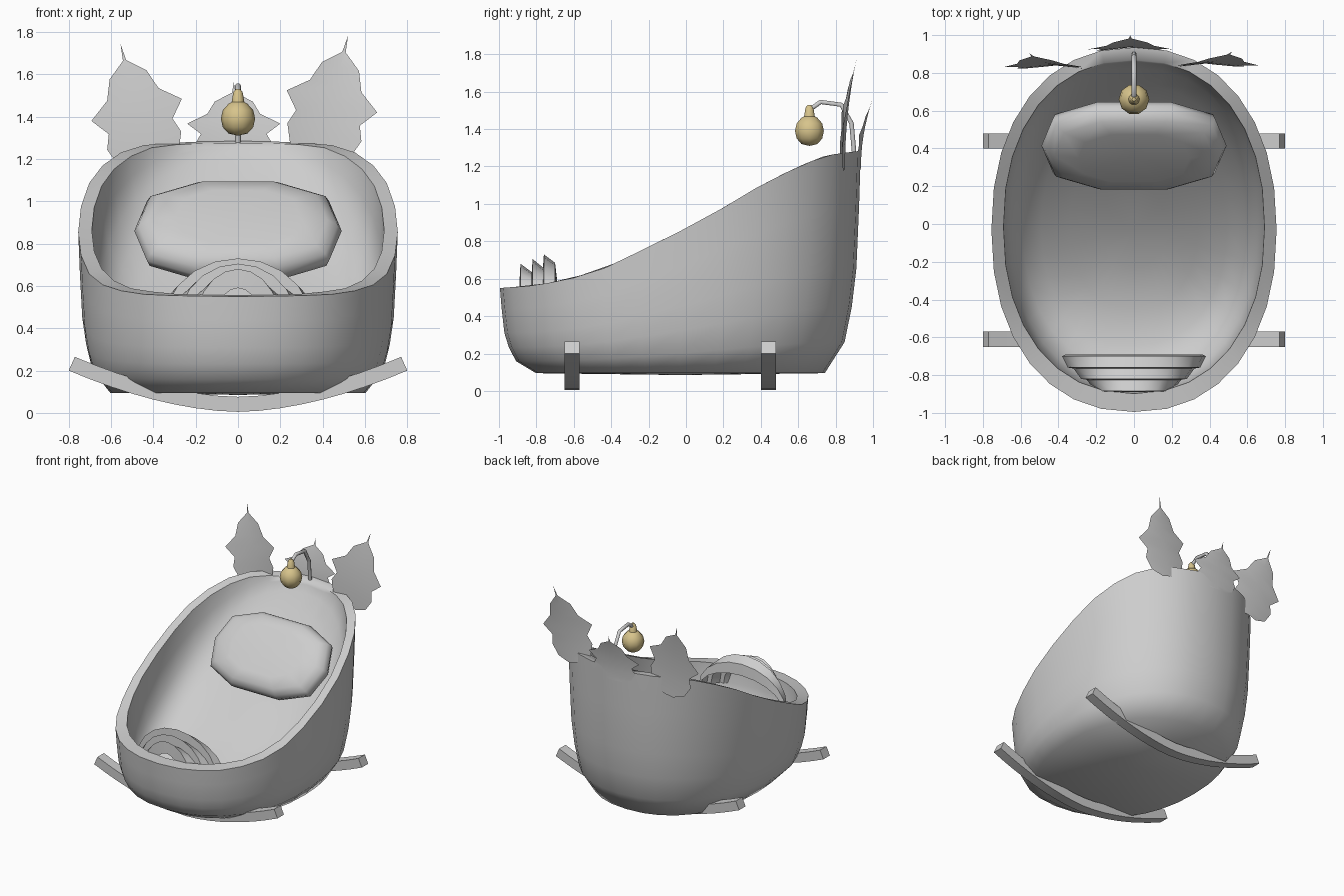
import bpy
import bmesh
from math import sin, cos, pi, sqrt, copysign
from mathutils import Vector

cube = bpy.data.objects.get("Cube")
if cube:
    bpy.data.objects.remove(cube, do_unlink=True)


def material(name, rgb):
    m = bpy.data.materials.new(name)
    m.use_nodes = True
    m.diffuse_color = (*rgb, 1)
    m.node_tree.nodes["Principled BSDF"].inputs["Base Color"].default_value = (*rgb, 1)
    return m


GREY = material("soft grey", (0.61, 0.61, 0.61))
GOLD = material("pale gold", (0.68, 0.55, 0.26))


def finish(name, bm, mat, angle=40, solid=True):
    if solid:
        bmesh.ops.recalc_face_normals(bm, faces=bm.faces)
    mesh = bpy.data.meshes.new(name)
    bm.to_mesh(mesh)
    bm.free()
    mesh.materials.append(mat)
    ob = bpy.data.objects.new(name, mesh)
    bpy.context.collection.objects.link(ob)
    bpy.ops.object.select_all(action="DESELECT")
    ob.select_set(True)
    bpy.context.view_layer.objects.active = ob
    bpy.ops.object.shade_smooth_by_angle(angle=angle * pi / 180)
    return ob


def loft(name, rings, mat, angle=40, closed=True, first=None, last=None):
    """Skin a list of point rings; first/last are pole points or 'flat'."""
    bm = bmesh.new()
    vs = [[bm.verts.new(p) for p in r] for r in rings]
    n = len(vs[0])
    for a, b in zip(vs, vs[1:]):
        for i in range(n if closed else n - 1):
            j = (i + 1) % n
            bm.faces.new((a[i], a[j], b[j], b[i]))
    for ring, end in ((vs[0], first), (vs[-1], last)):
        if end == "flat":
            bm.faces.new(ring)
        elif end is not None:
            pole = bm.verts.new(end)
            for i in range(n):
                bm.faces.new((ring[i], ring[(i + 1) % n], pole))
    return finish(name, bm, mat, angle)


# Tub: squarish oval hull with a rim that sweeps up toward the head
RX, RY, CY, BASE = 0.755, 0.965, -0.03, 0.095
RIM = [(-1, .55), (-.85, .56), (-.65, .59), (-.45, .65), (-.2, .77), (0, .87),
       (.2, .98), (.4, 1.1), (.6, 1.2), (.75, 1.26), (.94, 1.285)]


def rim_z(y):
    for (y0, z0), (y1, z1) in zip(RIM, RIM[1:]):
        if y <= y1:
            return z0 + (z1 - z0) * (y - y0) / (y1 - y0)
    return RIM[-1][1]


def lining_z(y):
    """Height of the padded lining: flat at the foot, a ramp at the head."""
    return .17 + .97 * max(0, (y + .5) / 1.3) ** 1.55


def rounded(c):
    return copysign(abs(c) ** .9, c)


def hull_ring(scale, f, lining=False, n=32):
    ring = []
    for i in range(n):
        a = 2 * pi * i / n
        x, dy = rounded(cos(a)), RY * rounded(sin(a))
        mid = CY + (.015 if lining else 0)
        y = mid + scale * dy
        top = rim_z(mid + (.915 if lining else 1) * dy)
        low = lining_z(y) if lining else BASE
        ring.append((RX * scale * x, y, low + f * (top - low)))
    return ring


OUTER = [(.8, 0), (.91, .14), (.95, .3), (.975, .47), (.99, .75), (1, 1)]
INNER = [(.915, 1), (.905, .65), (.87, .32), (.78, .1), (.65, .02), (.45, 0), (.22, 0)]
loft("tub", [hull_ring(s, f) for s, f in OUTER] + [hull_ring(s, f, True) for s, f in INNER],
     GREY, 65, first=(0, CY, 0.085), last=(0, CY, lining_z(CY)))

# Rockers: two curved bars under the tub
for name, y in (("front_rocker", -.61), ("back_rocker", .44)):
    rings = []
    for i in range(-8, 9):
        t = i / 8
        low = Vector((.8 * t, 0, .005 + .195 * abs(t) ** 1.75))
        lean = Vector((-.45 * t, 0, 1)).normalized() * .071
        rings.append([low + Vector((0, y + s * .04, 0)) + k * lean
                      for s, k in ((-1, 0), (1, 0), (1, 1), (-1, 1))])
    loft(name, rings, GREY, 35, first="flat", last="flat")

# Pillow: puffy rounded rectangle leaning back with a dimple
quarter = [(.49, .0), (.43, .2), (.2, .295)]
half = quarter + [(-x, v) for x, v in quarter[::-1] if v] + [(-.49, 0)]
outline = half + [(-x, -v) for x, v in half[1:-1]]
r = sqrt(.5)


def pillow_point(x, v, h):
    return (x, .415 + r * v - r * h, .86 + r * v + r * h)


loft("pillow", [[pillow_point(x * s, v * s, h) for x, v in outline]
                for s, h in ((.85, -.06), (.97, -.04), (1, 0), (.96, .04), (.86, .075), (.6, .095))],
     GREY, 60, first=pillow_point(0, 0, -.07), last=pillow_point(0, 0, .075))

# Folded cover at the foot: stepped arches, open toward the head
ARCHES = [(-.89, .59, .11), (-.885, .68, .2), (-.825, .635, .25), (-.82, .705, .28),
          (-.765, .66, .32), (-.76, .73, .35), (-.7, .685, .38), (-.69, .6, .36)]
loft("foot_cover", [[(w * cos(pi * i / 10), y, .42 + (top - .42) * sin(pi * i / 10))
                     for i in range(11)] for y, top, w in ARCHES], GREY, 35, closed=False)

# Leaves: toothed sheets curling back, folded along the middle
LEAF = [(.06, 0), (.145, .05), (.18, .14), (.155, .21), (.22, .29),
        (.125, .365), (.09, .46), (.008, .53)]


def leaf(name, x, y, z, tilt=0, stretch=1):
    bm = bmesh.new()

    def place(u, v):
        lean = .17 * v * v - .11 * abs(u)
        v *= stretch
        return bm.verts.new((x + u * cos(tilt) + v * sin(tilt), y + lean,
                             z + v * cos(tilt) - u * sin(tilt)))

    spine = [place(0, v) for _, v in LEAF]
    tip = place(0, .61)
    for side in (1, -1):
        edge = [place(side * u, v) for u, v in LEAF]
        for i in range(len(LEAF) - 1):
            q = (spine[i], edge[i], edge[i + 1], spine[i + 1])
            bm.faces.new(q if side > 0 else q[::-1])
        q = (spine[-1], edge[-1], tip)
        bm.faces.new(q if side > 0 else q[::-1])
    return finish(name, bm, GREY, 40, solid=False)


leaf("left_leaf", .375, .85, 1.19, .24)
leaf("right_leaf", -.41, .84, 1.15, -.24)
leaf("middle_leaf", -.02, .935, 1.19, 0, .61)

# Hook: bent wire rising from the head rim
curve = bpy.data.curves.new("hook", "CURVE")
curve.dimensions = "3D"
curve.bevel_depth = .014
curve.bevel_resolution = 1
curve.use_fill_caps = True
path = [(.9, 1.26), (.885, 1.43), (.83, 1.53), (.72, 1.545), (.67, 1.51)]
spline = curve.splines.new("POLY")
spline.points.add(len(path) - 1)
for p, (y, z) in zip(spline.points, path):
    p.co = (0, y, z, 1)
curve.materials.append(GREY)
bpy.context.collection.objects.link(bpy.data.objects.new("hook", curve))

# Hanging bauble with its tapered neck
PROFILE = [(.045, 1.32), (.072, 1.35), (.081, 1.39), (.072, 1.43), (.045, 1.46),
           (.03, 1.468), (.022, 1.515), (.01, 1.53)]
loft("bauble", [[(w * cos(pi * i / 5), .66 + w * sin(pi * i / 5), z) for i in range(10)]
                for w, z in PROFILE], GOLD, 40, first=(0, .66, 1.31), last="flat")
